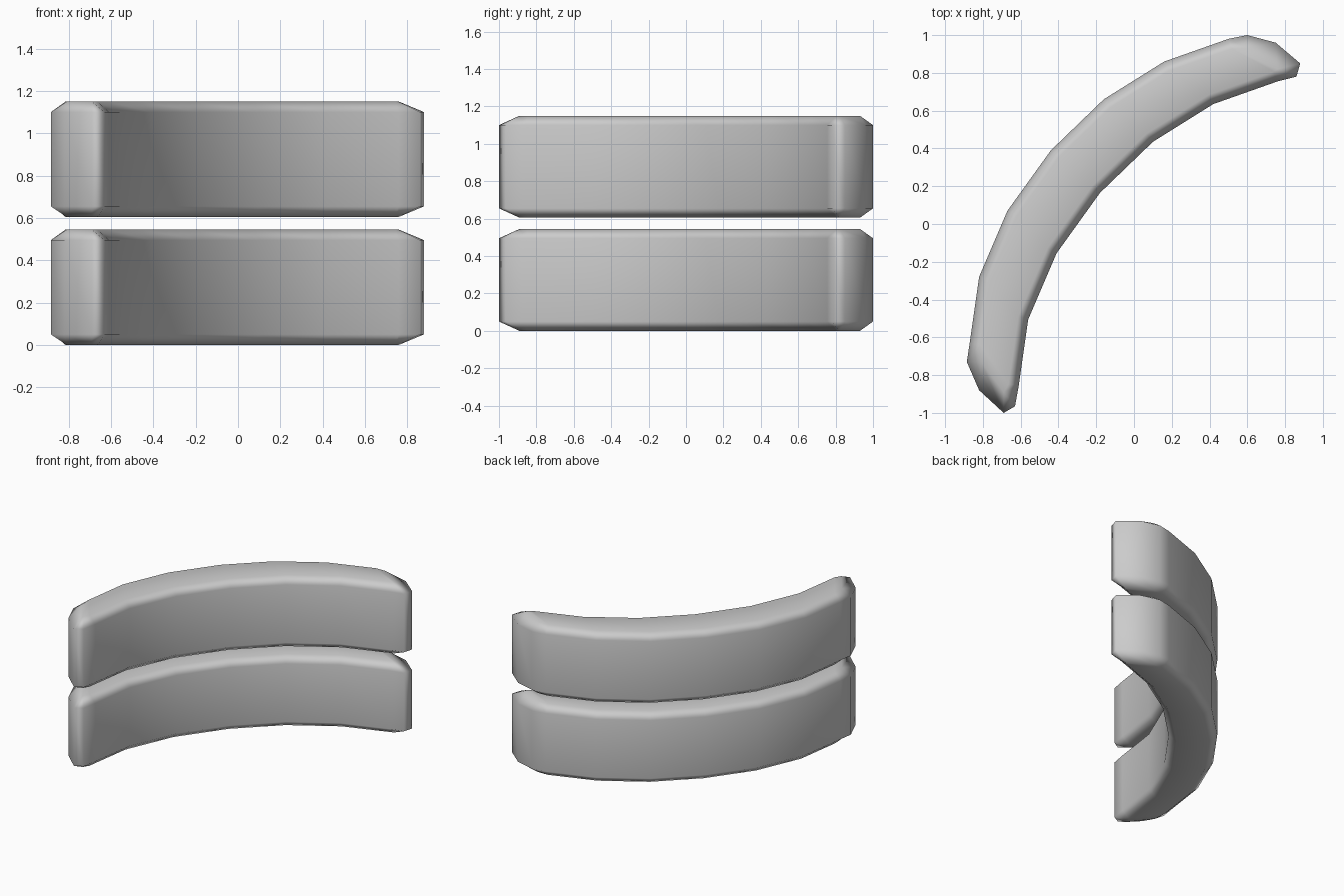
import bpy, bmesh
from mathutils import Vector

if "Cube" in bpy.data.objects:
    bpy.data.objects.remove(bpy.data.objects["Cube"])

# Outer curve of the plate in plan; the inner curve is the same curve shifted
OUTER = [Vector(p) for p in [(-.87, -.63), (-.82, -.28), (-.67, .07), (-.44, .39),
                             (-.16, .66), (.16, .86), (.50, .98)]]
SHIFT = Vector((.26, -.225))
INNER = [p + SHIFT for p in OUTER]
BEVEL, HEIGHT, GAP = .05, .545, .06

# Chamfered end corners (two wall points each) and the cap point they meet at
CORNERS = {
    "left_outer": ([(-.82, -.88), (-.885, -.73)], (-.81, -.73)),
    "right_outer": ([(.60, 1.0), (.75, .96)], (.60, .93)),
    "right_inner": ([(.88, .85), (.86, .78)], (.76, .82)),
    "left_inner": ([(-.63, -.965), (-.69, -1.0)], (-.69, -.89)),
}


def inset(points, side):
    """Move a curve sideways by the bevel width."""
    out = []
    for i, p in enumerate(points):
        d = (points[min(i + 1, len(points) - 1)] - points[max(i - 1, 0)]).normalized()
        out.append(p + Vector((d.y, -d.x)) * side * (BEVEL + .005))
    return out


def outline():
    """Pairs of (wall point, cap point) going round the plate."""
    def corner(name):
        wall, cap = CORNERS[name]
        return [(Vector(w), Vector(cap)) for w in wall]
    return (corner("left_outer") + list(zip(OUTER, inset(OUTER, 1))) + corner("right_outer")
            + corner("right_inner") + list(zip(INNER, inset(INNER, -1)))[::-1]
            + corner("left_inner"))


def curved_plate(name, z0):
    ring = outline()
    n = len(ring)
    bm = bmesh.new()
    levels = [(1, 0), (0, BEVEL), (0, HEIGHT - BEVEL), (1, HEIGHT)]
    rows = [[bm.verts.new((*pair[k], z0 + z)) for pair in ring] for k, z in levels]
    # Walls and chamfers
    for a, b in zip(rows, rows[1:]):
        for i in range(n):
            j = (i + 1) % n
            bm.faces.new((a[i], a[j], b[j], b[i]))
    # Top and bottom strips between the two curves
    for row in (rows[0], rows[-1]):
        for i in range(n // 2 - 1):
            bm.faces.new((row[i], row[i + 1], row[n - 2 - i], row[n - 1 - i]))
    bmesh.ops.remove_doubles(bm, verts=bm.verts, dist=.0005)
    bmesh.ops.recalc_face_normals(bm, faces=bm.faces)
    mesh = bpy.data.meshes.new(name)
    bm.to_mesh(mesh)
    bm.free()
    ob = bpy.data.objects.new(name, mesh)
    bpy.context.collection.objects.link(ob)
    for p in mesh.polygons:
        p.use_smooth = True
    weighted = ob.modifiers.new("soft_shading", 'WEIGHTED_NORMAL')
    weighted.keep_sharp = True
    return ob


# Two stacked plates
curved_plate("lower_plate", 0)
curved_plate("upper_plate", HEIGHT + GAP)
